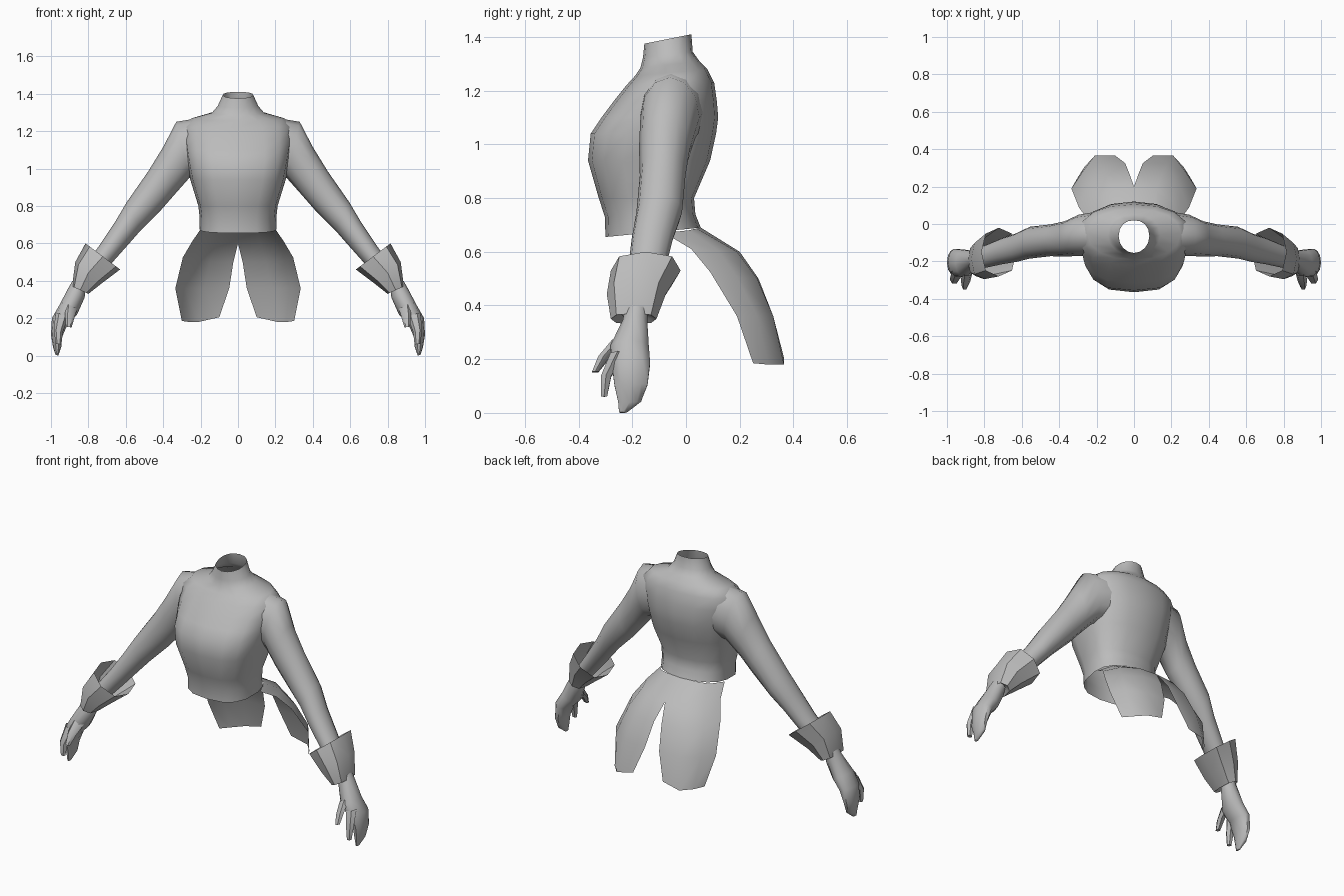
import bpy, bmesh, math

grey = bpy.data.materials.new("cloth grey")
grey.diffuse_color = (0.5, 0.5, 0.5, 1)


def spow(v, e):
    return math.copysign(abs(v) ** e, v)


def finish(name, bm, mirror, angle=50):
    me = bpy.data.meshes.new(name)
    bm.to_mesh(me)
    bm.free()
    me.materials.append(grey)
    ob = bpy.data.objects.new(name, me)
    bpy.context.collection.objects.link(ob)
    if mirror:
        ob.modifiers.new("Mirror", 'MIRROR').use_clip = True
    bpy.ops.object.select_all(action='DESELECT')
    ob.select_set(True)
    bpy.context.view_layer.objects.active = ob
    bpy.ops.object.shade_smooth_by_angle(angle=math.radians(angle))
    return ob


def bridge(bm, rows, closed):
    """Join consecutive rows of points with quads."""
    rows = [[bm.verts.new(p) for p in r] for r in rows]
    n = len(rows[0])
    for a, b in zip(rows, rows[1:]):
        for i in range(n if closed else n - 1):
            j = (i + 1) % n
            bm.faces.new((a[i], a[j], b[j], b[i]))
    return rows


def limb(name, rings, sides=10, cap=False, square=1.0, angle=50):
    """Tube from rings: outer x,z / inner x,z / centre y / half depth in y."""
    rows = []
    for ox, oz, ix, iz, yc, ry in rings:
        row = []
        for i in range(sides):
            t = 2 * math.pi * i / sides
            c, s = spow(math.cos(t), square), spow(math.sin(t), square)
            row.append(((ox + ix) / 2 + c * (ox - ix) / 2, yc + s * ry,
                        (oz + iz) / 2 + c * (oz - iz) / 2))
        rows.append(row)
    bm = bmesh.new()
    rows = bridge(bm, rows, True)
    if cap:
        bm.faces.new(rows[-1])
    bmesh.ops.recalc_face_normals(bm, faces=bm.faces)
    return finish(name, bm, True, angle)


# Jacket body with standing collar, open at neck and waist:
# front z, back z, half width, front y, back y, side y, front squareness
body = [
    (0.655, 0.69, 0.205, -0.30, 0.055, -0.10, 0.75),
    (0.73, 0.74, 0.205, -0.302, 0.035, -0.10, 0.75),
    (0.80, 0.80, 0.212, -0.325, 0.03, -0.10, 0.72),
    (0.94, 0.94, 0.255, -0.365, 0.09, -0.09, 0.68),
    (1.04, 1.04, 0.275, -0.355, 0.112, -0.08, 0.68),
    (1.10, 1.10, 0.285, -0.315, 0.12, -0.07, 0.72),
    (1.16, 1.16, 0.295, -0.27, 0.115, -0.06, 0.8),
    (1.22, 1.23, 0.295, -0.222, 0.105, -0.05, 0.85),
    (1.255, 1.28, 0.25, -0.19, 0.08, -0.05, 0.9),
    (1.285, 1.31, 0.14, -0.17, 0.05, -0.06, 1.0),
    (1.325, 1.345, 0.108, -0.16, 0.025, -0.065, 1.0),
    (1.375, 1.41, 0.082, -0.155, 0.02, -0.065, 1.0),
]
rows = []
for zf, zb, w, yf, yb, ys, e in body:
    row = []
    for i in range(16):
        t = 2 * math.pi * i / 16
        c, s = math.cos(t), math.sin(t)
        front = s < 0
        k = e if front else 0.9
        y = ys + spow(s, k) * ((ys - yf) if front else (yb - ys))
        row.append((w * spow(c, k), y, zf + (zb - zf) * (y - yf) / (yb - yf)))
    rows.append(row)
bm = bmesh.new()
bridge(bm, rows, True)
bmesh.ops.recalc_face_normals(bm, faces=bm.faces)
finish("jacket_body", bm, False)

# Sleeves
limb("sleeve", [
    (0.18, 1.275, 0.16, 0.98, -0.05, 0.12),
    (0.33, 1.25, 0.26, 0.95, -0.06, 0.11),
    (0.40, 1.115, 0.34, 0.86, -0.08, 0.095),
    (0.48, 0.985, 0.41, 0.78, -0.087, 0.085),
    (0.595, 0.82, 0.52, 0.67, -0.10, 0.085),
    (0.66, 0.71, 0.59, 0.59, -0.125, 0.077),
    (0.74, 0.59, 0.67, 0.50, -0.145, 0.07),
    (0.88, 0.40, 0.81, 0.345, -0.19, 0.055)], sides=12)

# Flared cuffs, open at the wide end and turned in at the wrist
limb("cuff", [
    (0.815, 0.60, 0.63, 0.46, -0.15, 0.13),
    (0.87, 0.50, 0.73, 0.385, -0.185, 0.11),
    (0.887, 0.37, 0.80, 0.33, -0.195, 0.085),
    (0.875, 0.385, 0.815, 0.35, -0.19, 0.05)], sides=8, square=0.8, angle=35)

# Hands: palm with joined fingers, index finger, thumb
limb("hand", [
    (0.885, 0.40, 0.815, 0.35, -0.185, 0.045),
    (0.905, 0.365, 0.82, 0.31, -0.19, 0.048),
    (0.955, 0.27, 0.86, 0.22, -0.21, 0.075),
    (0.995, 0.20, 0.91, 0.17, -0.205, 0.075),
    (1.0, 0.11, 0.94, 0.10, -0.205, 0.065),
    (0.988, 0.04, 0.945, 0.045, -0.21, 0.045),
    (0.975, 0.003, 0.96, 0.0, -0.235, 0.015)], cap=True)
limb("index_finger", [
    (0.975, 0.23, 0.905, 0.21, -0.255, 0.03),
    (0.985, 0.14, 0.935, 0.13, -0.298, 0.022),
    (0.975, 0.062, 0.945, 0.06, -0.305, 0.013)], sides=6, cap=True)
limb("thumb", [
    (0.92, 0.28, 0.86, 0.25, -0.245, 0.035),
    (0.925, 0.215, 0.875, 0.20, -0.305, 0.025),
    (0.92, 0.155, 0.89, 0.15, -0.338, 0.014)], sides=6, cap=True)

# Split coat tails: rows from waist to hem, columns from slit to side edge
tail = [
    [(0, 0.055, 0.69), (0.10, 0.04, 0.687), (0.165, 0.01, 0.68), (0.204, -0.08, 0.67)],
    [(0, 0.20, 0.60), (0.12, 0.19, 0.60), (0.205, 0.12, 0.605), (0.245, 0.02, 0.61)],
    [(0.025, 0.27, 0.50), (0.15, 0.265, 0.50), (0.25, 0.19, 0.505), (0.295, 0.09, 0.525)],
    [(0.047, 0.325, 0.36), (0.18, 0.325, 0.36), (0.285, 0.265, 0.36), (0.335, 0.19, 0.36)],
    [(0.10, 0.365, 0.205), (0.21, 0.365, 0.18), (0.265, 0.305, 0.18), (0.30, 0.25, 0.185)],
]
bm = bmesh.new()
bridge(bm, [r[::-1] for r in tail], False)
bmesh.ops.recalc_face_normals(bm, faces=bm.faces)
bm.normal_update()
if sum(f.normal.y for f in bm.faces) < 0:
    bmesh.ops.reverse_faces(bm, faces=bm.faces)
finish("coat_tail", bm, True)
